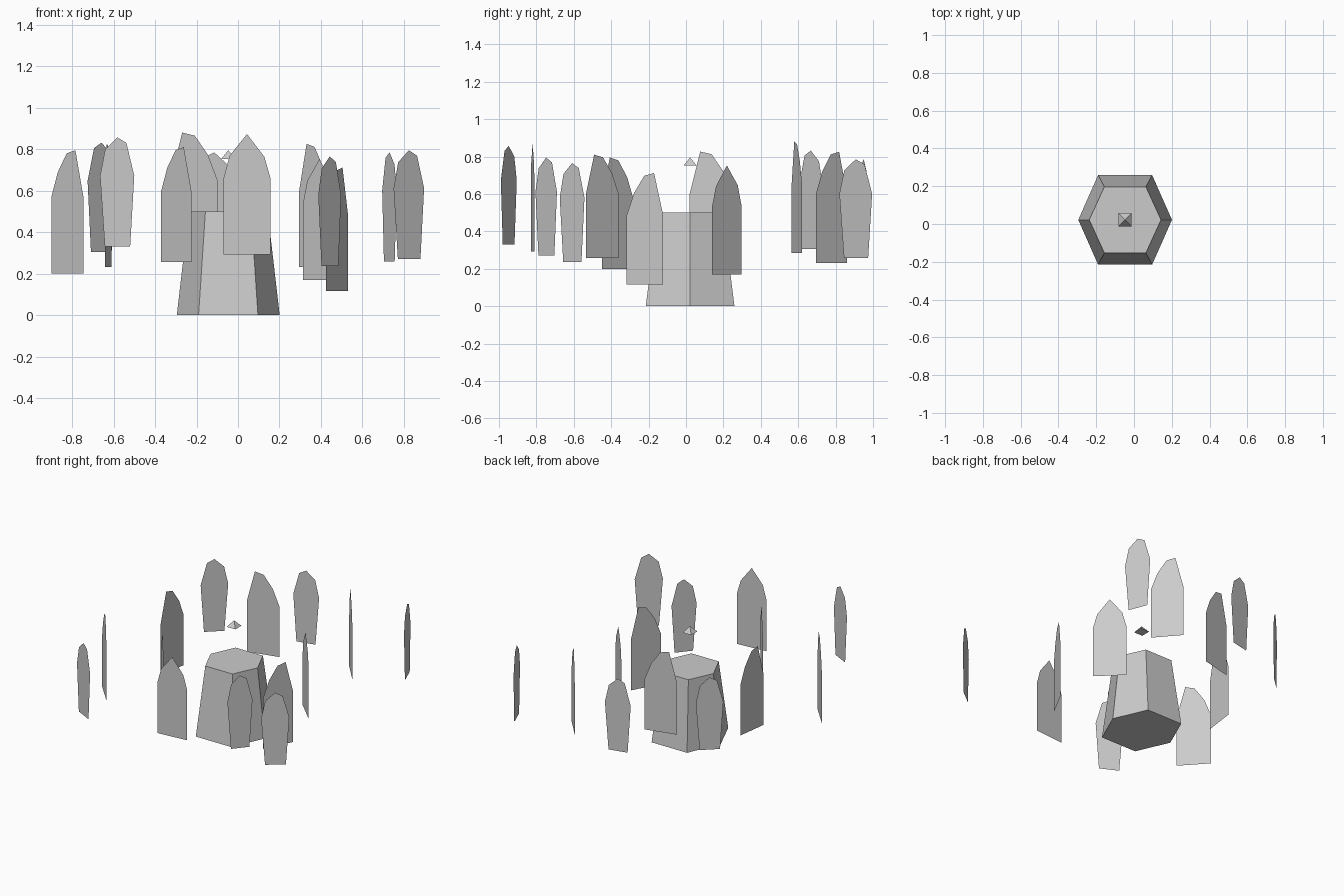
import bpy

if "Cube" in bpy.data.objects:
    bpy.data.objects.remove(bpy.data.objects["Cube"])

# Card outlines: (fraction of width, fraction of height)
ROUND = [(.14, 0), (.88, 0), (1, .65), (.77, .95), (.5, 1), (.15, .89), (0, .65)]
SLANT = [(0, 0), (1, 0), (1, .62), (.75, 1), (.48, .975), (.2, .82), (0, .62)]
POINT = [(0, 0), (1, 0), (1, .63), (.87, .81), (.5, 1), (.13, .82), (0, .63)]


def add_mesh(name, verts, faces):
    me = bpy.data.meshes.new(name)
    me.from_pydata(verts, [], faces)
    me.update()
    ob = bpy.data.objects.new(name, me)
    bpy.context.collection.objects.link(ob)
    return ob


def frustum(name, rings):
    """Closed solid from stacked rings with equal point counts."""
    n = len(rings[0])
    verts = [p for r in rings for p in r]
    faces = [tuple(reversed(range(n)))]
    faces += [(i, (i + 1) % n, n + (i + 1) % n, n + i) for i in range(n)]
    faces.append(tuple(range(n, 2 * n)))
    return add_mesh(name, verts, faces)


def hex_ring(cx, cy, rx, hx, hy, z):
    return [(cx + a, cy + b, z) for a, b in
            ((rx, 0), (hx, hy), (-hx, hy), (-rx, 0), (-hx, -hy), (hx, -hy))]


def card(name, outline, flip, x0, y0, x1, y1, z0, z1):
    """Flat upright card spanning (x0, y0) to (x1, y1)."""
    verts = []
    for s, t in outline:
        s = 1 - s if flip else s
        verts.append((x0 + (x1 - x0) * s, y0 + (y1 - y0) * s, z0 + (z1 - z0) * t))
    order = range(len(verts))
    add_mesh(name, verts, [tuple(reversed(order)) if flip else tuple(order)])


# Tapered six-sided trunk
CX, CY = -.047, .022
frustum("trunk", [hex_ring(CX, CY, .248, .143, .237, 0),
                  hex_ring(CX, CY, .19, .11, .175, .5)])

# Small floating pyramid above the trunk
r = .035
add_mesh("top_pyramid",
         [(CX - r, CY - r, .752), (CX + r, CY - r, .752), (CX + r, CY + r, .752),
          (CX - r, CY + r, .752), (CX, CY, .795)],
         [(3, 2, 1, 0), (0, 1, 4), (1, 2, 4), (2, 3, 4), (3, 0, 4)])

# Rounded leaf cards: flip, x0, y0, x1, y1, bottom, top
round_cards = [
    (False, -.665, -.905, -.50, -.99, .33, .857),
    (False, .75, -.805, .897, -.69, .27, .795),
    (False, .387, -.675, .497, -.543, .237, .765),
    (True, -.725, .605, -.59, .73, .305, .832),
    (True, .695, .995, .765, .82, .258, .785),
    (True, -.205, .93, -.025, .97, .257, .785),
]
# Slanted leaf cards
slant_cards = [
    (False, -.90, -.28, -.745, -.45, .20, .795),
    (False, -.37, -.36, -.225, -.535, .257, .81),
    (True, -.325, .565, -.10, .62, .285, .88),
    (True, .295, .86, .437, .695, .232, .826),
    (False, .425, -.317, .53, -.122, .117, .712),
    (True, -.64, .02, -.61, .245, .233, .827),
]
# Pointed leaf cards
point_cards = [
    (False, -.07, -.83, .157, -.81, .293, .873),
    (False, .313, .297, .472, .14, .17, .752),
]
for label, outline, rows in (("round", ROUND, round_cards),
                             ("slant", SLANT, slant_cards),
                             ("point", POINT, point_cards)):
    for i, row in enumerate(rows):
        card(f"{label}_leaf_{i + 1}", outline, *row)
